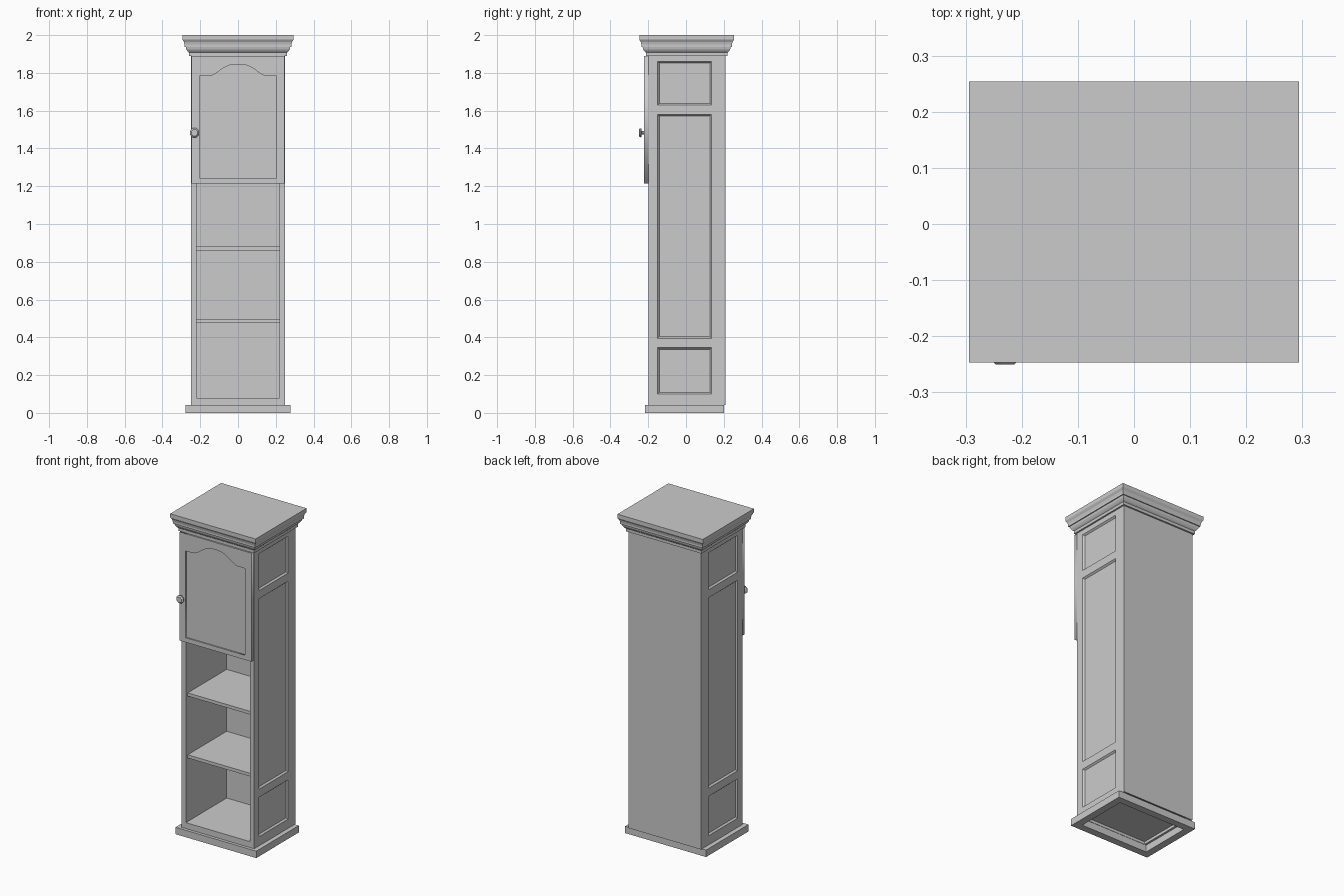
import bpy, bmesh, math

if "Cube" in bpy.data.objects:
    bpy.data.objects.remove(bpy.data.objects["Cube"])

YF, YB = -0.198, 0.21      # carcass front and back
W, IN = 0.25, 0.22         # outer and inner half width


def finish(name, bm):
    bmesh.ops.recalc_face_normals(bm, faces=bm.faces)
    me = bpy.data.meshes.new(name)
    bm.to_mesh(me)
    bm.free()
    ob = bpy.data.objects.new(name, me)
    bpy.context.collection.objects.link(ob)
    return ob


def box(name, x0, x1, y0, y1, z0, z1):
    bm = bmesh.new()
    bmesh.ops.create_cube(bm, size=1)
    for v in bm.verts:
        v.co = ((x0 + x1) / 2 + v.co.x * (x1 - x0),
                (y0 + y1) / 2 + v.co.y * (y1 - y0),
                (z0 + z1) / 2 + v.co.z * (z1 - z0))
    return finish(name, bm)


def moulding(name, profile, hx, y0, y1, solid):
    """Sweep (offset, z) profile round a rectangle; capped if solid, else a closed ring."""
    bm = bmesh.new()
    loops = [[bm.verts.new(c) for c in ((-hx - o, y0 - o, z), (hx + o, y0 - o, z),
                                        (hx + o, y1 + o, z), (-hx - o, y1 + o, z))]
             for o, z in profile]
    pairs = list(zip(loops, loops[1:]))
    if solid:
        bm.faces.new(loops[0])
        bm.faces.new(loops[-1])
    else:
        pairs.append((loops[-1], loops[0]))
    for a, b in pairs:
        for i in range(4):
            j = (i + 1) % 4
            bm.faces.new((a[i], a[j], b[j], b[i]))
    return finish(name, bm)


def extruded(name, outlines, y0, y1):
    """Fill x-z outlines (later ones are holes) and give them depth along y."""
    cu = bpy.data.curves.new(name, 'CURVE')
    cu.dimensions = '2D'
    cu.fill_mode = 'BOTH'
    cu.extrude = (y1 - y0) / 2
    for pts in outlines:
        sp = cu.splines.new('POLY')
        sp.points.add(len(pts) - 1)
        for p, (x, z) in zip(sp.points, pts):
            p.co = (x, z, 0, 1)
        sp.use_cyclic_u = True
    tmp = bpy.data.objects.new(name, cu)
    bpy.context.collection.objects.link(tmp)
    dg = bpy.context.evaluated_depsgraph_get()
    me = bpy.data.meshes.new_from_object(tmp.evaluated_get(dg))
    bpy.data.objects.remove(tmp)
    ob = bpy.data.objects.new(name, me)
    bpy.context.collection.objects.link(ob)
    ob.rotation_euler.x = math.pi / 2
    ob.location.y = (y0 + y1) / 2
    return ob


# Side boards with three sunk panels, mirrored to the other side
ys = [YF, -0.15, 0.135, 0.203]
zs = [0.043, 0.10, 0.345, 0.395, 1.58, 1.63, 1.86, 1.895]
bm = bmesh.new()
grid = [[bm.verts.new((W, y, z)) for y in ys] for z in zs]
panels = []
for r in range(len(zs) - 1):
    for c in range(len(ys) - 1):
        f = bm.faces.new((grid[r][c], grid[r][c + 1], grid[r + 1][c + 1], grid[r + 1][c]))
        if c == 1 and r % 2 == 1:
            panels.append(f)
rim = [e for e in bm.edges if e.is_boundary]
ext = bmesh.ops.extrude_edge_only(bm, edges=rim)['geom']
for v in ext:
    if isinstance(v, bmesh.types.BMVert):
        v.co.x = IN
bmesh.ops.holes_fill(bm, edges=[e for e in bm.edges if e.is_boundary], sides=0)
bmesh.ops.recalc_face_normals(bm, faces=bm.faces)
bmesh.ops.inset_individual(bm, faces=panels, thickness=0.012, depth=-0.01)
sides = finish("side_boards", bm)
sides.modifiers.new("mirror", 'MIRROR')

# Back panel, bottom board with front rail, and shelves
box("back_panel", -W, W, 0.203, YB, 0.043, 1.895)
box("bottom_board", -IN, IN, -0.17, 0.203, 0.06, 0.08)
box("bottom_rail", -IN, IN, YF, -0.17, 0.043, 0.08)
for i, z in enumerate((0.475, 0.86, 1.225)):
    box(f"shelf_{i + 1}", -IN, IN, -0.18, 0.203, z, z + 0.02)

# Plinth ring, open underneath
moulding("plinth", [(0, 0), (0, 0.043), (-0.045, 0.043), (-0.045, 0)],
         0.278, -0.217, 0.20, False)

# Stepped crown moulding with closed top
moulding("crown", [(0.0, 1.89), (0.01, 1.89), (0.01, 1.908), (0.017, 1.914),
                   (0.024, 1.925), (0.027, 1.938), (0.033, 1.938), (0.033, 1.95),
                   (0.036, 1.963), (0.044, 1.976), (0.044, 2.0)],
         W, YF - 0.005, YB, True)

# Door frame with an arched opening, and the sunk door panel
outer = [(-0.247, 1.215), (0.247, 1.215), (0.247, 1.89), (-0.247, 1.89)]
arch = []
for i in range(25):
    x = 0.155 - 0.31 * i / 24
    t = abs(x) / 0.155
    arch.append((x, 1.783 + 0.062 * (0.5 + 0.5 * math.cos(math.pi * t ** 1.4))))
hole = [(0.205, 1.243), (0.205, 1.783)] + arch + [(-0.205, 1.783), (-0.205, 1.243)]
extruded("door_frame", [outer, hole], -0.222, -0.199)
extruded("door_panel", [hole], -0.214, -0.2)

# Eight-sided turned door knob
knob = [(0.012, -0.221), (0.009, -0.226), (0.009, -0.234), (0.025, -0.237),
        (0.026, -0.243), (0.018, -0.250)]
bm = bmesh.new()
N = 8
rings = [[bm.verts.new((-0.23 + r * math.cos(2 * math.pi * (k + 0.5) / N), y,
                        1.483 + r * math.sin(2 * math.pi * (k + 0.5) / N)))
          for k in range(N)] for r, y in knob]
for a, b in zip(rings, rings[1:]):
    for k in range(N):
        j = (k + 1) % N
        bm.faces.new((a[k], a[j], b[j], b[k]))
bm.faces.new(rings[0])
bm.faces.new(rings[-1])
finish("door_knob", bm)
